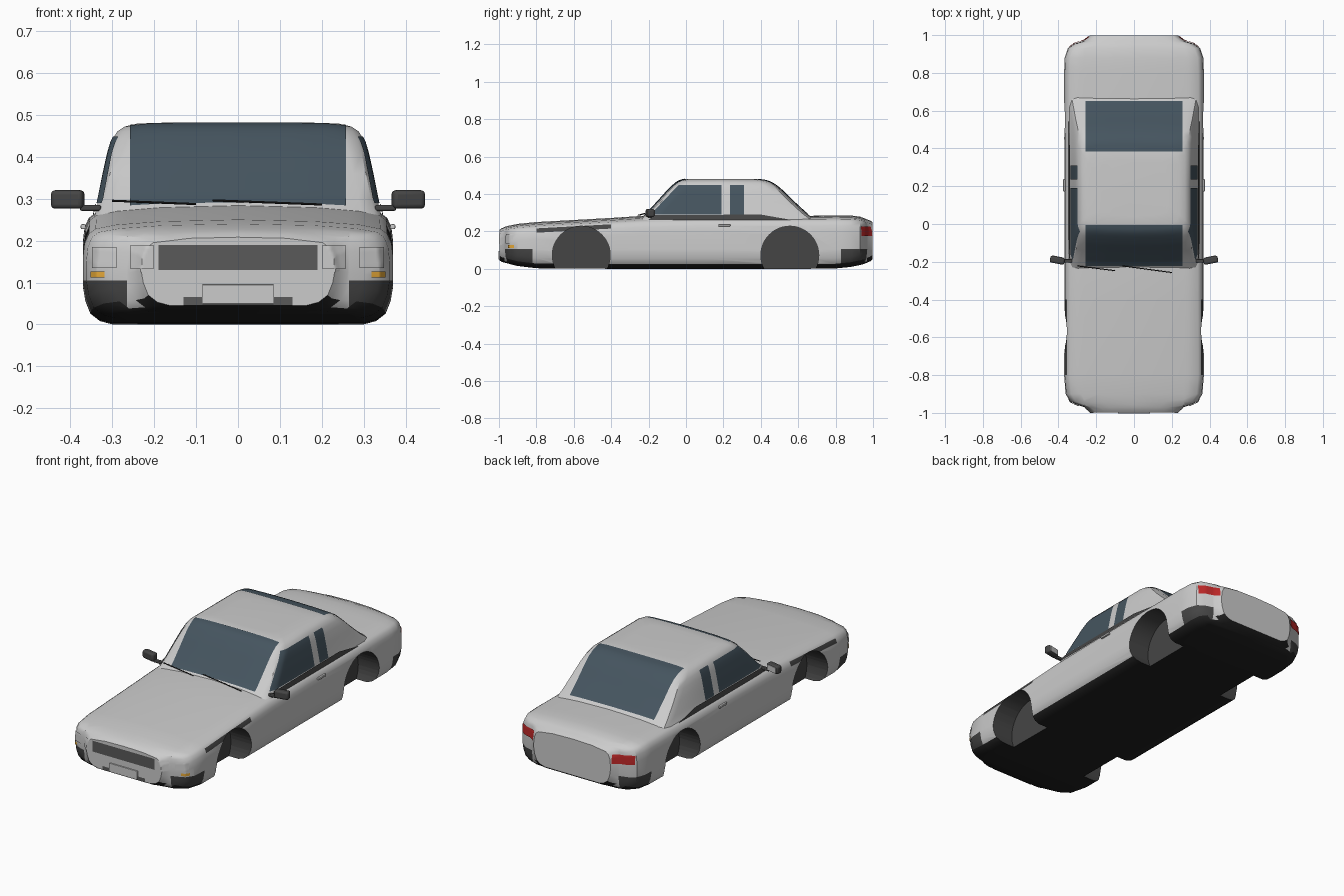
import bpy, bmesh
from math import pi, hypot
from mathutils import Vector
from mathutils.bvhtree import BVHTree

if "Cube" in bpy.data.objects:
    bpy.data.objects.remove(bpy.data.objects["Cube"])


def mat(name, r, g, b):
    m = bpy.data.materials.new(name)
    m.diffuse_color = (r, g, b, 1)
    m.use_nodes = True
    m.node_tree.nodes["Principled BSDF"].inputs["Base Color"].default_value = m.diffuse_color
    return m


paint = mat("paint", .72, .72, .72)
dark = mat("dark_plastic", .06, .06, .06)
black = mat("underside_black", .015, .015, .015)
glass = mat("glass", .06, .09, .115)
grey = mat("grille_grey", .1, .1, .1)
lamp = mat("lamp", .8, .8, .8)
orange = mat("orange", .8, .4, .04)
red = mat("red", .5, .02, .02)


def finish(name, bm, *mats, angle=.6):
    bmesh.ops.recalc_face_normals(bm, faces=bm.faces)
    me = bpy.data.meshes.new(name)
    bm.to_mesh(me)
    bm.free()
    ob = bpy.data.objects.new(name, me)
    bpy.context.collection.objects.link(ob)
    for m in mats:
        me.materials.append(m)
    smooth(ob, angle)
    return ob


def smooth(ob, angle=.6):
    bpy.ops.object.select_all(action='DESELECT')
    ob.select_set(True)
    bpy.context.view_layer.objects.active = ob
    bpy.ops.object.shade_smooth_by_angle(angle=angle)


def loft(name, rings, *mats):
    bm = bmesh.new()
    vs = [[bm.verts.new(p) for p in r] for r in rings]
    n = len(vs[0])
    for a, b in zip(vs, vs[1:]):
        for i in range(n):
            j = (i + 1) % n
            bm.faces.new((a[i], a[j], b[j], b[i]))
    bm.faces.new(vs[0])
    bm.faces.new(vs[-1])
    return finish(name, bm, *mats)


def mirrored(half):
    # half outline from centre line to centre line -> closed outline
    return half + [(-x, v) for x, v in half[-2:0:-1]]


def body_ring(y, w, zb, zs, zt):
    half = [(0, zb), (w - .07, zb), (w - .04, zb + .008), (w - .018, zb + .025), (w - .006, zb + .055),
            (w, zb + .09), (w, zs - .07), (w - .004, zs - .035), (w - .014, zs - .012), (w - .03, zs),
            (w - .08, zs + .45 * (zt - zs)), (w * .5, zs + .8 * (zt - zs)), (0, zt)]
    return [(x, y, z) for x, z in mirrored(half)]


# lower body, lofted nose to tail: y, half width, bottom, shoulder, centre height
body = loft("body", [body_ring(*s) for s in (
    (-.997, .232, .045, .195, .208), (-.985, .242, .037, .203, .217), (-.97, .262, .033, .208, .224),
    (-.957, .3, .03, .21, .228), (-.94, .338, .025, .214, .232), (-.9, .362, .015, .22, .24),
    (-.8, .37, .003, .228, .25), (-.4, .368, 0, .25, .272), (-.22, .368, 0, .26, .284),
    (.1, .368, 0, .265, .283), (.65, .37, 0, .265, .283), (.8, .37, .002, .266, .286),
    (.88, .367, .01, .265, .285), (.93, .35, .02, .26, .279), (.955, .315, .027, .252, .27),
    (.968, .27, .033, .247, .264), (.985, .247, .04, .243, .258), (.997, .235, .05, .235, .25))],
    paint, dark, black)

# wheel arches cut from each side
WHEELS, ARCH_Z, ARCH_R = (-.56, .555), .073, .155
for y in WHEELS:
    for s in (-1, 1):
        bpy.ops.mesh.primitive_cylinder_add(vertices=48, radius=ARCH_R, depth=.3,
                                            location=(s * .39, y, ARCH_Z), rotation=(0, pi / 2, 0))
        cutter = bpy.context.object
        cutter.name = "arch_cutter"
        cutter.hide_render = True
        mod = body.modifiers.new("arch", 'BOOLEAN')
        mod.operation, mod.object, mod.solver = 'DIFFERENCE', cutter, 'EXACT'
        bpy.context.view_layer.objects.active = body
        bpy.ops.object.modifier_apply(modifier=mod.name)
        bpy.data.objects.remove(cutter)

# dark bumper corners, arch liners and underside
bm = bmesh.new()
bm.from_mesh(body.data)
for co, no in (((0, 0, .105), (0, 0, 1)), ((0, -.82, 0), (0, 1, 0)), ((0, .83, 0), (0, 1, 0)),
               ((.265, 0, 0), (1, 0, 0)), ((-.265, 0, 0), (1, 0, 0))):
    bmesh.ops.bisect_plane(bm, geom=bm.verts[:] + bm.edges[:] + bm.faces[:], plane_co=co, plane_no=no)
for f in bm.faces:
    c = f.calc_center_median()
    f.material_index = 0
    if abs(c.y) > .82 and c.z < .105 and abs(c.x) > .265:
        f.material_index = 1
    if any(hypot(c.y - y, c.z - ARCH_Z) < ARCH_R + .001 for y in WHEELS) and abs(c.x) < .364:
        f.material_index = 1
    if f.normal.z < -.4 and c.z < .07:
        f.material_index = 2
bm.to_mesh(body.data)
bm.free()
smooth(body)


def cabin_ring(z, yf, yb, w):
    half = [(0, yf - .008), (w * .5, yf - .005), (w - .045, yf + .003), (w - .015, yf + .016), (w, yf + .05),
            (w, .2), (w, yb - .06), (w - .012, yb - .018), (w - .04, yb - .002), (w * .5, yb + .004), (0, yb + .006)]
    return [(x, y, z) for x, y in mirrored(half)]


# cabin, lofted upwards: height, front, rear, half width
cabin = loft("cabin", [cabin_ring(*s) for s in (
    (.25, -.26, .7, .344), (.3, -.2, .635, .332), (.36, -.145, .57, .32), (.41, -.1, .52, .309),
    (.44, -.07, .485, .3), (.46, -.048, .455, .288), (.472, -.028, .425, .27),
    (.479, 0, .375, .24), (.481, .05, .33, .18))], paint)

trees = {}
for ob in (body, cabin):
    bm = bmesh.new()
    bm.from_mesh(ob.data)
    trees[ob.name] = BVHTree.FromBMesh(bm)
    bm.free()

VIEWS = {"front": (lambda u, v: (u, -2, v), (0, 1, 0)), "back": (lambda u, v: (u, 2, v), (0, -1, 0)),
         "right": (lambda u, v: (2, u, v), (-1, 0, 0)), "left": (lambda u, v: (-2, u, v), (1, 0, 0)),
         "top": (lambda u, v: (u, v, 2), (0, 0, -1))}


def patch(name, target, view, quad, m, lift=.003, n=12):
    # thin panel: a four-cornered outline projected onto the target surface
    start, d = VIEWS[view]
    d = Vector(d)
    a, b, c, e = (Vector(q) for q in quad)
    bm = bmesh.new()
    grid = []
    for j in range(n + 1):
        row = []
        for i in range(n + 1):
            p = a.lerp(b, i / n).lerp(e.lerp(c, i / n), j / n)
            hit = trees[target.name].ray_cast(Vector(start(*p)), d)[0]
            row.append(bm.verts.new(hit - d * lift) if hit else None)
        grid.append(row)
    for j in range(n):
        for i in range(n):
            q = (grid[j][i], grid[j][i + 1], grid[j + 1][i + 1], grid[j + 1][i])
            if all(q):
                bm.faces.new(q)
    return finish(name, bm, m)


def rect(u0, u1, v0, v1):
    return (u0, v0), (u1, v0), (u1, v1), (u0, v1)


def box(name, loc, size, m, bevel=.006, rot=(0, 0, 0)):
    bpy.ops.mesh.primitive_cube_add(size=1, location=loc, rotation=rot)
    ob = bpy.context.object
    ob.name = name
    ob.scale = size
    bpy.ops.object.transform_apply(location=False, rotation=False, scale=True)
    ob.data.materials.append(m)
    mod = ob.modifiers.new("round", 'BEVEL')
    mod.width, mod.segments = bevel, 3
    smooth(ob)


# glass and front details
patch("windshield", cabin, "top", rect(-.258, .258, -.222, -.006), glass, n=20)
patch("rear_window", cabin, "top", rect(-.258, .258, .385, .65), glass, n=20)
patch("grille", body, "front", rect(-.19, .19, .13, .19), grey)
patch("lower_intake", body, "front", rect(-.13, .13, .045, .066), grey)
box("number_plate", (0, -.999, .072), (.17, .008, .046), lamp, .001)

# parts on both sides
for s, side in ((-1, "left"), (1, "right")):
    patch(side + "_door_window", cabin, side, ((-.19, .29), (.19, .29), (.19, .448), (-.04, .448)), glass)
    patch(side + "_quarter_window", cabin, side, rect(.235, .31, .29, .448), glass)
    patch(side + "_belt_trim", cabin, side, ((-.2, .262), (.56, .262), (.4, .29), (-.17, .287)), dark, .005)
    patch(side + "_inner_headlamp", body, "front", rect(s * .2, s * .258, .133, .188), lamp, .004)
    patch(side + "_outer_headlamp", body, "front", rect(s * .29, s * .348, .135, .185), lamp, .005)
    patch(side + "_turn_signal", body, "front", rect(s * .318, s * .352, .112, .126), orange, .004)
    patch(side + "_tail_lamp", body, "back", rect(s * .24, s * .345, .175, .225), red, .005)
    box(side + "_door_handle", (s * .369, .205, .233), (.012, .065, .012), paint, .003)
    box(side + "_mirror", (s * .406, -.192, .298), (.078, .036, .044), dark, .01, (0, 0, s * .2))
    box(side + "_mirror_glass", (s * .403, -.173, .298), (.062, .003, .032), lamp, .001, (0, 0, s * .2))
    box(side + "_mirror_arm", (s * .352, -.195, .278), (.05, .02, .014), dark, .004)


# wipers
for name, a, b in (("wiper_1", (-.3, -.222, .295), (-.1, -.247, .287)),
                   ("wiper_2", (-.06, -.222, .296), (.2, -.257, .286))):
    a, b = Vector(a), Vector(b)
    bpy.ops.mesh.primitive_cylinder_add(vertices=8, radius=.0025, depth=(b - a).length, location=(a + b) / 2,
                                        rotation=(b - a).to_track_quat('Z', 'Y').to_euler())
    bpy.context.object.name = name
    bpy.context.object.data.materials.append(black)
